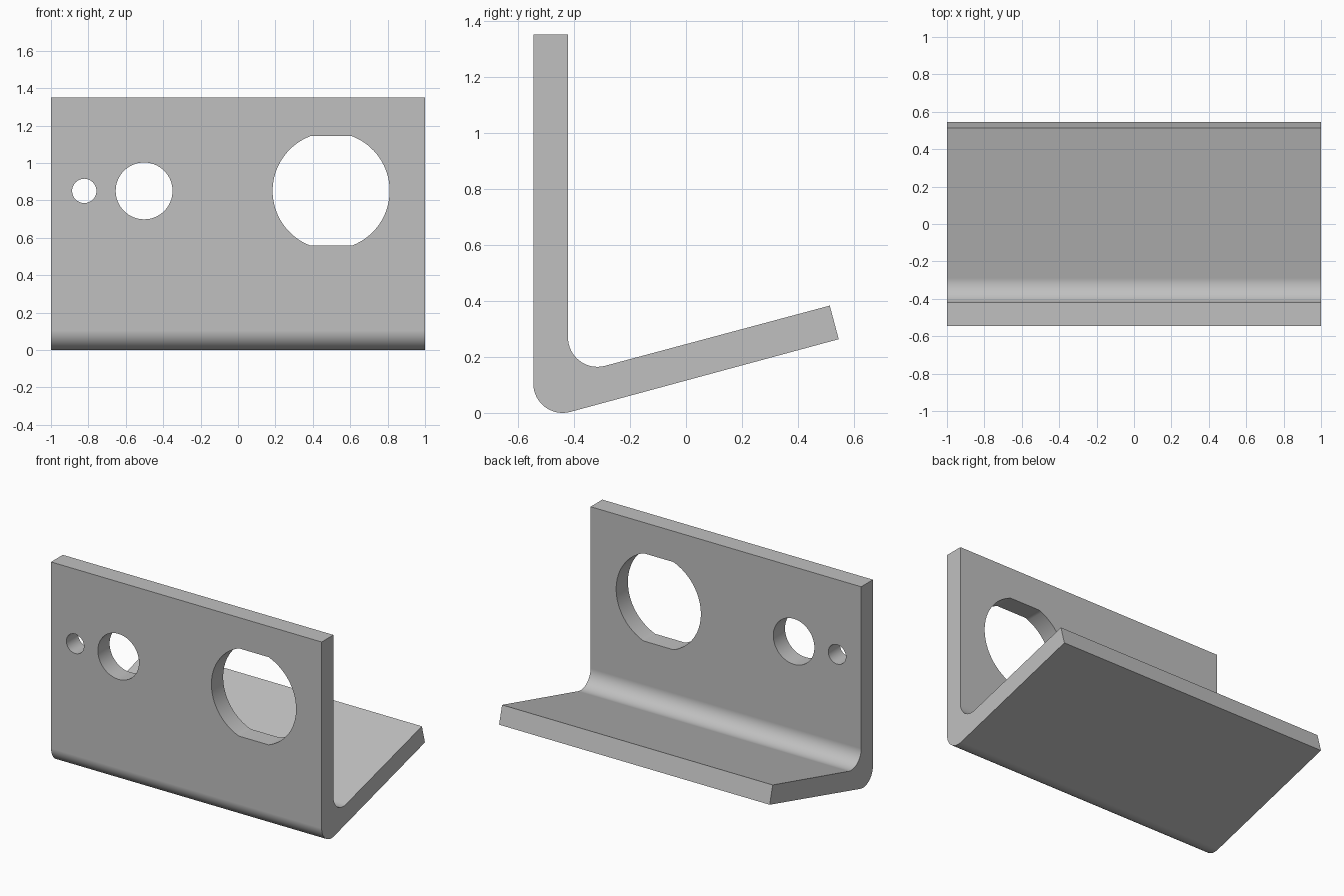
import bpy
import bmesh
from math import sin, cos, tan, pi, radians, asin

if "Cube" in bpy.data.objects:
    bpy.data.objects.remove(bpy.data.objects["Cube"], do_unlink=True)

HALF_WIDTH, HEIGHT, FRONT, THICK = 1.0, 1.35, -0.545, 0.124
BEND = 0.105
TILT = radians(15)
TIP_Y, TIP_Z = 0.545, 0.263

steel = bpy.data.materials.new("light grey metal")
steel.use_nodes = True
grey = (0.53, 0.53, 0.53, 1)
steel.diffuse_color = grey
steel.node_tree.nodes["Principled BSDF"].inputs["Base Color"].default_value = grey


def arc(cx, cy, r, start, end, steps):
    return [(cx + r * cos(start + (end - start) * i / steps),
             cy + r * sin(start + (end - start) * i / steps)) for i in range(steps + 1)]


def prism(name, points, place, shift):
    """Extrude a flat outline into a solid object."""
    bm = bmesh.new()
    face = bm.faces.new([bm.verts.new(place(a, b)) for a, b in points])
    grown = bmesh.ops.extrude_face_region(bm, geom=[face])["geom"]
    bmesh.ops.translate(bm, vec=shift, verts=[v for v in grown if isinstance(v, bmesh.types.BMVert)])
    bmesh.ops.recalc_face_normals(bm, faces=bm.faces)
    mesh = bpy.data.meshes.new(name)
    bm.to_mesh(mesh)
    bm.free()
    mesh.materials.append(steel)
    obj = bpy.data.objects.new(name, mesh)
    bpy.context.collection.objects.link(obj)
    return obj


# Bent plate: side profile in (y, z), extruded across the width
top_y, top_z = TIP_Y - THICK * sin(TILT), TIP_Z + THICK * cos(TILT)
inner = FRONT + THICK
inner_y = inner + BEND
tangent_z = top_z - (top_y - inner_y - BEND * sin(TILT)) * tan(TILT)
inner_z = tangent_z + BEND * cos(TILT)
bend_end = 1.5 * pi + TILT
profile = [(FRONT, HEIGHT)]
profile += arc(FRONT + BEND, BEND, BEND, pi, bend_end, 16)
profile += [(TIP_Y, TIP_Z), (top_y, top_z)]
profile += arc(inner_y, inner_z, BEND, bend_end, pi, 16)
profile += [(inner, HEIGHT)]
bracket = prism("bent_bracket", profile, lambda y, z: (-HALF_WIDTH, y, z), (2 * HALF_WIDTH, 0, 0))

# Holes through the upright wall; the large one has flats at top and bottom
HOLE_Z, BIG_R, FLAT = 0.851, 0.313, 0.293
a = asin(FLAT / BIG_R)
outlines = {
    "small_hole_cutter": arc(-0.822, HOLE_Z, 0.065, 0, 2 * pi, 48)[:-1],
    "medium_hole_cutter": arc(-0.502, HOLE_Z, 0.152, 0, 2 * pi, 64)[:-1],
    "large_hole_cutter": arc(0.498, HOLE_Z, BIG_R, -a, a, 32) + arc(0.498, HOLE_Z, BIG_R, pi - a, pi + a, 32),
}
cutters = []
for name, outline in outlines.items():
    cutter = prism(name, outline, lambda x, z: (x, FRONT - 0.1, z), (0, THICK + 0.2, 0))
    cutter.hide_render = True
    cut = bracket.modifiers.new(name, 'BOOLEAN')
    cut.operation = 'DIFFERENCE'
    cut.solver = 'EXACT'
    cut.object = cutter
    cutters.append(cutter)

# Bake the cuts and remove the cutters
bpy.context.view_layer.update()
cut_mesh = bpy.data.meshes.new_from_object(bracket.evaluated_get(bpy.context.evaluated_depsgraph_get()))
bracket.modifiers.clear()
bracket.data = cut_mesh
for cutter in cutters:
    bpy.data.objects.remove(cutter, do_unlink=True)

# Smooth bend and hole walls, crisp edges
bpy.ops.object.select_all(action='DESELECT')
bracket.select_set(True)
bpy.context.view_layer.objects.active = bracket
bpy.ops.object.shade_smooth_by_angle(angle=radians(25))
weighted = bracket.modifiers.new("flat_face_normals", 'WEIGHTED_NORMAL')
weighted.keep_sharp = True
